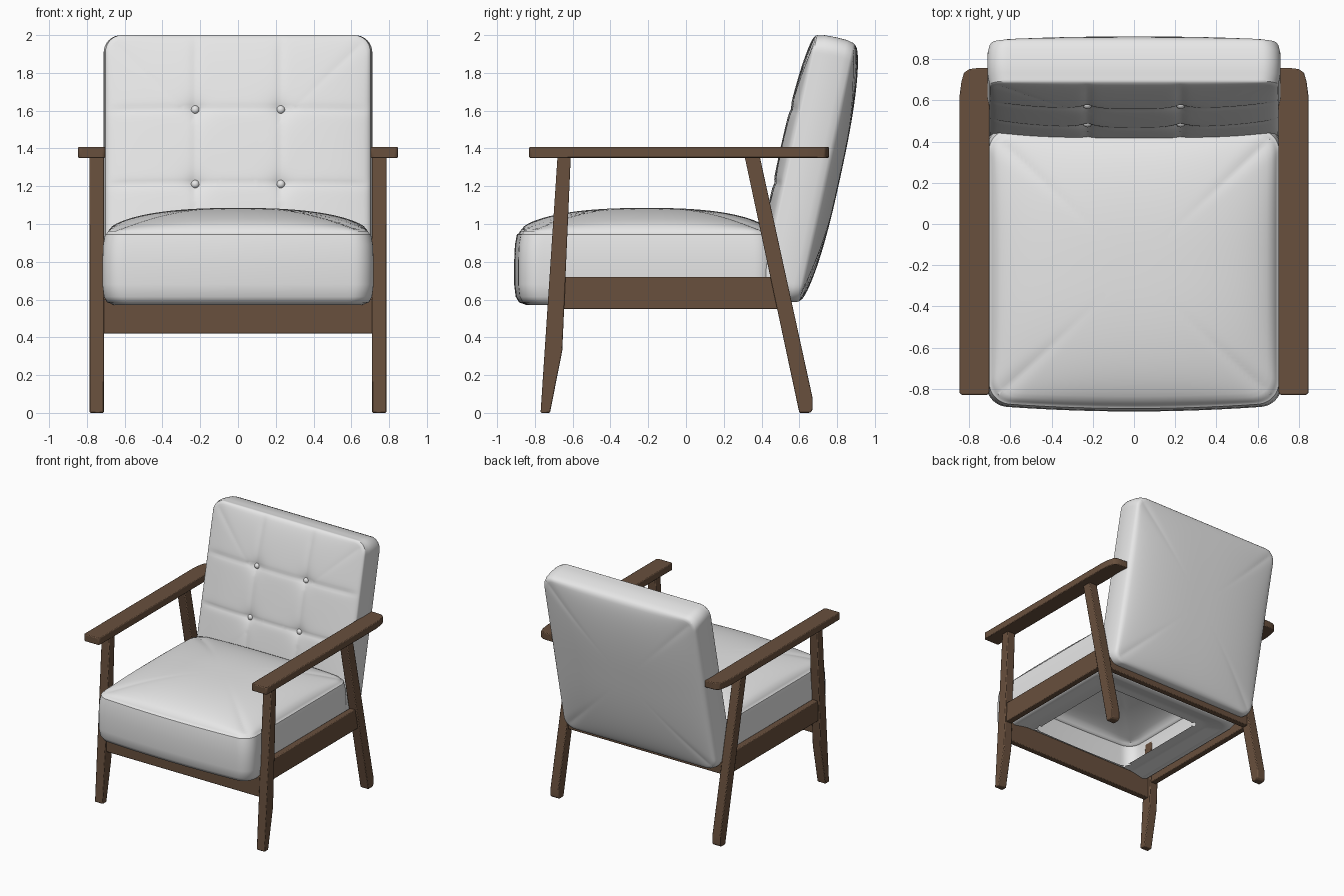
import bpy, bmesh, math
from mathutils import Vector

if "Cube" in bpy.data.objects:
    bpy.data.objects.remove(bpy.data.objects["Cube"])


def material(name, rgb):
    m = bpy.data.materials.new(name)
    m.diffuse_color = (*rgb, 1)
    m.use_nodes = True
    m.node_tree.nodes["Principled BSDF"].inputs["Base Color"].default_value = m.diffuse_color
    return m


WOOD = material("walnut wood", (0.14, 0.08, 0.047))
FABRIC = material("light grey fabric", (0.8, 0.8, 0.8))


def finish(name, bm, mat, angle):
    bmesh.ops.recalc_face_normals(bm, faces=bm.faces)
    me = bpy.data.meshes.new(name)
    bm.to_mesh(me)
    bm.free()
    ob = bpy.data.objects.new(name, me)
    bpy.context.collection.objects.link(ob)
    me.materials.append(mat)
    bpy.ops.object.select_all(action='DESELECT')
    ob.select_set(True)
    bpy.context.view_layer.objects.active = ob
    bpy.ops.object.shade_smooth_by_angle(angle=math.radians(angle))
    return ob


def prism(name, profile, lo, hi, axis, mirror):
    """Extrude a flat profile along x (profile in yz) or z (profile in xy)."""
    bm = bmesh.new()
    put = (lambda p, t: (t, p[0], p[1])) if axis == 'x' else (lambda p, t: (p[0], p[1], t))
    face = bm.faces.new([bm.verts.new(put(p, lo)) for p in profile])
    ext = bmesh.ops.extrude_face_region(bm, geom=[face])
    move = put((0, 0), hi - lo)
    bmesh.ops.translate(bm, vec=move, verts=[v for v in ext["geom"] if isinstance(v, bmesh.types.BMVert)])
    ob = finish(name, bm, WOOD, 30)
    bev = ob.modifiers.new("soft edges", 'BEVEL')
    bev.width, bev.segments = 0.006, 2
    if mirror:
        ob.modifiers.new("other side", 'MIRROR')
    return ob


def rect(y0, y1, z0, z1):
    return [(y0, z0), (y1, z0), (y1, z1), (y0, z1)]


def cushion(name, a, b, r, n, rings, top, bottom, place, hole=None):
    """Rounded box pillow: top grid, wall rings of (inset, height), bottom grid."""
    def outline(u, v, inset):
        s = max(abs(u), abs(v))
        if s < 1e-6:
            return 0.0, 0.0
        A, B, R = a - inset, b - inset, r
        x, y = u / s * A, v / s * B
        cx, cy = max(-A + R, min(A - R, x)), max(-B + R, min(B - R, y))
        d = Vector((x - cx, y - cy))
        if d.x and d.y:
            d = d.normalized() * R
        return s * (cx + d.x), s * (cy + d.y)

    bm = bmesh.new()
    t = [2 * i / n - 1 for i in range(n + 1)]

    def grid(inset, height):
        g = [[None] * (n + 1) for _ in t]
        for i, u in enumerate(t):
            for j, v in enumerate(t):
                x, y = outline(u, v, inset)
                g[i][j] = bm.verts.new(place(x, y, height(u, v, x, y)))
        return g, [bm.faces.new((g[i][j], g[i + 1][j], g[i + 1][j + 1], g[i][j + 1]))
                   for i in range(n) for j in range(n)]

    up, _ = grid(rings[0][0], top)
    low, low_faces = grid(rings[-1][0], bottom)
    loop = ([(i, 0) for i in range(n)] + [(n, j) for j in range(n)] +
            [(i, n) for i in range(n, 0, -1)] + [(0, j) for j in range(n, 0, -1)])
    layers = [[up[i][j] for i, j in loop]]
    for inset, h in rings[1:-1]:
        layers.append([bm.verts.new(place(*outline(t[i], t[j], inset), h)) for i, j in loop])
    layers.append([low[i][j] for i, j in loop])
    for p, q in zip(layers, layers[1:]):
        for k in range(len(loop)):
            m = (k + 1) % len(loop)
            bm.faces.new((p[k], p[m], q[m], q[k]))
    bmesh.ops.recalc_face_normals(bm, faces=bm.faces)
    if hole:
        x1, y0, y1 = hole
        gone = [f for f in low_faces if abs(f.calc_center_median().x) < x1
                and y0 < f.calc_center_median().y < y1]
        bmesh.ops.delete(bm, geom=gone, context='FACES')
    return finish(name, bm, FABRIC, 42)


def puff(u, v):
    return (max(0, 1 - abs(u) ** 2.5) * max(0, 1 - abs(v) ** 2.5)) ** 0.6


# Wooden frame
prism("front_leg", [(-.68, 1.36), (-.61, 1.36), (-.655, .33), (-.72, 0), (-.77, 0)], .71, .785, 'x', True)
prism("rear_leg", [(.31, 1.36), (.39, 1.36), (.67, .08), (.67, .015), (.655, 0), (.60, 0)], .71, .785, 'x', True)
prism("armrest", [(.702, -.82), (.712, -.83), (.835, -.83), (.847, -.82), (.847, .62), (.838, .69), (.825, .735),
                  (.80, .752), (.76, .757), (.702, .757)], 1.35, 1.408, 'z', True)
prism("side_rail", rect(-.66, .49, .55, .72), .718, .77, 'x', True)
prism("front_rail", rect(-.725, -.675, .42, .60), -.715, .715, 'x', False)
prism("rear_rail", rect(.49, .54, .54, .64), -.715, .715, 'x', False)


# Seat cushion, open underneath
SA, SB, SY = .718, .675, -.205


def place_seat(x, y, z):
    bow = .03 * (1 - (x / SA) ** 2) * max(0, -y / SB)
    return x, SY + y - bow, z


cushion("seat_cushion", SA, SB, .10, 64,
        [(.03, .962), (.024, .95), (.014, .945), (.004, .89), (0, .80), (0, .68), (.008, .615), (.025, .585), (.06, .572)],
        lambda u, v, x, y: .962 + .123 * puff(u, v),
        lambda u, v, x, y: .572 + .028 * min(1, 5 * (1 - max(abs(u), abs(v)))),
        place_seat, hole=(.46, -.66, .22))

# Back cushion with tufting on the front
BA, BB = .712, .712
W, N = Vector((0, .212, .977)), Vector((0, -.977, .212))
CENTRE = Vector((0, .643, 1.293))
STEP = 2 * BA / 88
TX, TV = 14 * STEP, (18 * STEP, -7 * STEP)


def place_back(x, y, h):
    return CENTRE + Vector((x, 0, 0)) + W * y + N * h


def back_front(u, v, x, y):
    p = puff(u, v)
    near = min(abs(abs(x) - TX), min(abs(y - k) for k in TV))
    spot = min(math.hypot(abs(x) - TX, y - k) for k in TV)
    return .108 + .055 * p - min(1, 2 * p) * (.009 * math.exp(-near / .018) + .03 * math.exp(-spot / .04))


cushion("back_cushion", BA, BB, .09, 88,
        [(.016, .108), (.010, .100), (.010, .092), (.002, .06), (0, 0), (.002, -.06), (.010, -.095), (.018, -.108)],
        back_front, lambda u, v, x, y: -.108 - .072 * puff(u, v), place_back)

# Buttons at the tuft points
for sx in (-1, 1):
    for row, k in zip(("upper", "lower"), TV):
        bm = bmesh.new()
        bmesh.ops.create_uvsphere(bm, u_segments=16, v_segments=10, radius=.023)
        ob = finish(f"{row}_button", bm, FABRIC, 60)
        ob.location = place_back(sx * TX, k, back_front(TX / BA, k / BB, TX, k) + .008)
